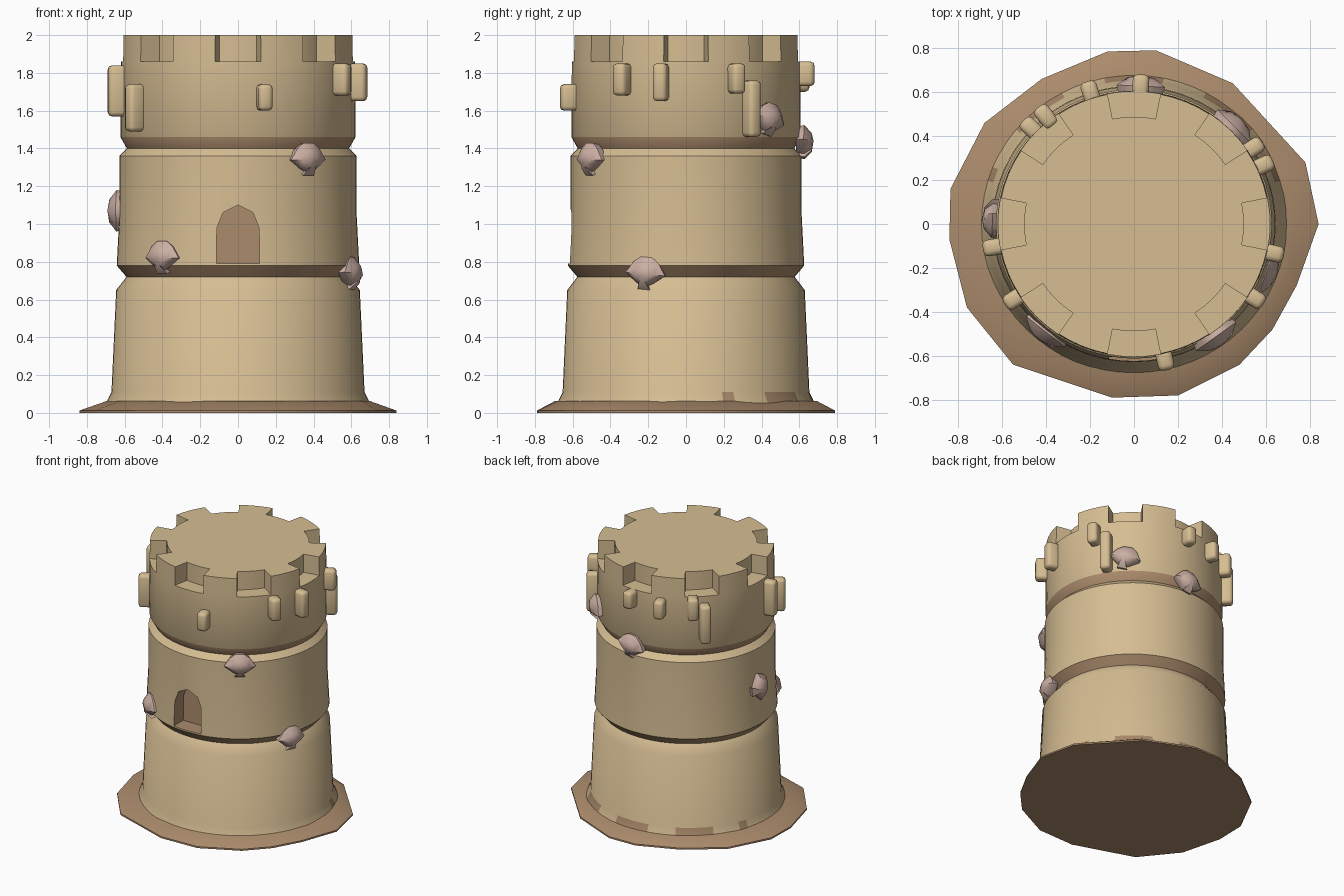
import bpy, bmesh, math
from mathutils import Matrix, Vector

cube = bpy.data.objects.get("Cube")
if cube:
    bpy.data.objects.remove(cube, do_unlink=True)


def material(name, rgb):
    m = bpy.data.materials.new(name)
    m.use_nodes = True
    m.diffuse_color = (*rgb, 1)
    bsdf = next(n for n in m.node_tree.nodes if n.type == 'BSDF_PRINCIPLED')
    bsdf.inputs["Base Color"].default_value = (*rgb, 1)
    bsdf.inputs["Roughness"].default_value = 0.9
    return m


DRY = material("dry sand", (0.67, 0.51, 0.29))
WET = material("wet sand", (0.41, 0.26, 0.15))
SHELL = material("shell pink", (0.60, 0.43, 0.37))


def finish(name, bm, mats, angle=40):
    bmesh.ops.recalc_face_normals(bm, faces=bm.faces)
    me = bpy.data.meshes.new(name)
    bm.to_mesh(me)
    bm.free()
    for m in mats:
        me.materials.append(m)
    smooth(me, angle)
    ob = bpy.data.objects.new(name, me)
    bpy.context.collection.objects.link(ob)
    return ob


def smooth(me, angle):
    for p in me.polygons:
        p.use_smooth = True
    me.set_sharp_from_angle(angle=math.radians(angle))


def bridge(bm, a, b):
    n = len(a)
    return [bm.faces.new((a[i], a[(i + 1) % n], b[(i + 1) % n], b[i])) for i in range(n)]


# Tower: turned drums with eight notches cut into the rim
SEGS, DEPTH = 64, 0.975


def ring(bm, r, z):
    return [bm.verts.new((r * math.cos(2 * math.pi * i / SEGS),
                          r * DEPTH * math.sin(2 * math.pi * i / SEGS), z))
            for i in range(SEGS)]


PROFILE = [(0.71, 0.02), (0.70, 0.05), (0.67, 0.11), (0.645, 0.65), (0.59, 0.72),
           (0.642, 0.78), (0.628, 1.05), (0.628, 1.36), (0.588, 1.40),
           (0.622, 1.46), (0.62, 1.86)]
bm = bmesh.new()
rings = [ring(bm, r, z) for r, z in PROFILE]
bm.faces.new(rings[0])
for lower, upper in zip(rings, rings[1:]):
    bridge(bm, lower, upper)
outer_low, outer_top = rings[-1], ring(bm, 0.617, 2.0)
inner_top, inner_low = ring(bm, 0.50, 2.0), ring(bm, 0.50, 1.86)
centre = bm.verts.new((0, 0, 2.0))


def notched(i):
    return (i + 2) % 8 < 4


for i in range(SEGS):
    j = (i + 1) % SEGS
    if notched(i):
        strips = [(outer_low, inner_low), (inner_low, inner_top)]
    else:
        strips = [(outer_low, outer_top), (outer_top, inner_top)]
    for a, b in strips:
        bm.faces.new((a[i], a[j], b[j], b[i]))
    bm.faces.new((inner_top[i], inner_top[j], centre))
    if notched(i) != notched(i - 1):
        bm.faces.new((outer_low[i], outer_top[i], inner_top[i], inner_low[i]))
bmesh.ops.delete(bm, geom=[v for v in bm.verts if not v.link_faces], context='VERTS')
tower = finish("tower", bm, [DRY, WET])

# Doorway: arched cutter taken out of the middle drum
bm = bmesh.new()
arch = [(-0.115, 0.79), (0.115, 0.79), (0.112, 0.98), (0.08, 1.06),
        (0.0, 1.10), (-0.08, 1.06), (-0.112, 0.98)]
bridge(bm, *[[bm.verts.new((x, y, z)) for x, z in arch] for y in (-0.8, -0.5)])
bmesh.ops.holes_fill(bm, edges=bm.edges)
cutter = finish("doorway_cutter", bm, [DRY])
cutter.hide_render = True
cut = tower.modifiers.new("doorway", 'BOOLEAN')
cut.operation, cut.solver, cut.object = 'DIFFERENCE', 'EXACT', cutter
bpy.context.view_layer.update()
carved = bpy.data.meshes.new_from_object(
    tower.evaluated_get(bpy.context.evaluated_depsgraph_get()))
tower.modifiers.clear()
tower.data = carved
bpy.data.objects.remove(cutter, do_unlink=True)
smooth(carved, 40)

# Damp sand: groove undersides, doorway and ragged patches near the ground
for p in carved.polygons:
    x, y, z = p.center
    groove = 0.72 < z < 0.78 or 1.40 < z < 1.46
    door = abs(x) < 0.125 and 0.78 < z < 1.11 and -0.6 < y < 0
    ragged = z < 0.1 and y > 0.2 and math.sin(9 * math.atan2(y, x)) > 0
    p.material_index = int(groove or door or ragged)

# Spread of damp sand around the foot
OUTLINE = [(0.84, 0), (0.78, 0.28), (0.45, 0.64), (0.1, 0.79), (-0.12, 0.785),
           (-0.42, 0.66), (-0.68, 0.46), (-0.835, 0.16), (-0.84, -0.07),
           (-0.76, -0.38), (-0.55, -0.64), (-0.1, -0.79), (0.2, -0.78),
           (0.48, -0.64), (0.63, -0.48), (0.74, -0.28)]
bm = bmesh.new()
bottom = [bm.verts.new((x, y, 0)) for x, y in OUTLINE]
rim = [bm.verts.new((x, y, 0.012)) for x, y in OUTLINE]
top = [bm.verts.new((*(Vector(p).normalized() * 0.70), 0.062)) for p in OUTLINE]
bridge(bm, bottom, rim)
bridge(bm, rim, top)
bm.faces.new(bottom)
bm.faces.new(top)
finish("foot_spread", bm, [WET])


def on_wall(x, y, z, r, roll=0):
    a = math.atan2(y, x)
    return (Matrix.Translation((r * math.cos(a), r * DEPTH * math.sin(a), z))
            @ Matrix.Rotation(a + math.pi / 2, 4, 'Z')
            @ Matrix.Rotation(math.radians(roll), 4, 'Y'))


# Drips: rounded lumps hanging on the top drum (x, y, low, high)
DRIPS = [(-0.65, -0.11, 1.57, 1.84), (-0.56, -0.36, 1.49, 1.74), (0.14, -0.63, 1.60, 1.74),
         (0.57, -0.36, 1.68, 1.85), (0.65, -0.14, 1.65, 1.85), (0.60, 0.28, 1.69, 1.85),
         (0.55, 0.36, 1.46, 1.76), (0.03, 0.63, 1.73, 1.86), (-0.20, 0.62, 1.70, 1.84),
         (-0.40, 0.50, 1.70, 1.87), (-0.46, 0.44, 1.52, 1.81)]
for n, (x, y, low, high) in enumerate(DRIPS):
    bm = bmesh.new()
    bmesh.ops.create_cube(bm, size=1)
    bmesh.ops.scale(bm, vec=(0.075, 0.11, high - low), verts=bm.verts)
    bmesh.ops.bevel(bm, geom=bm.edges[:], offset=0.022, segments=2, profile=0.5,
                    affect='EDGES')
    drip = finish(f"sand_drip_{n + 1}", bm, [DRY], 60)
    drip.matrix_world = on_wall(x, y, (low + high) / 2, 0.642)

# Shells: domed fans with a small hinge (x, y, z, roll)
HALF = [(0.03, 0.09), (0.07, 0.062), (0.112, 0.0), (0.045, -0.05),
        (0.018, -0.062), (0.035, -0.082)]
FAN = HALF + [(-x, z) for x, z in reversed(HALF)]
SHELLS = [(0.37, -0.52, 1.34, 0), (-0.40, -0.50, 0.82, 0), (0.60, -0.22, 0.735, 5),
          (0.45, 0.45, 1.55, 15), (0.03, 0.63, 1.43, 10), (-0.65, 0.03, 1.07, 80)]
for n, (x, y, z, roll) in enumerate(SHELLS):
    bm = bmesh.new()
    layers = [[bm.verts.new((u * s, -out, v * s)) for u, v in FAN]
              for s, out in ((0.9, -0.03), (1, 0.012), (0.55, 0.05))]
    bridge(bm, layers[0], layers[1])
    bridge(bm, layers[1], layers[2])
    bm.faces.new(layers[0])
    tip = bm.verts.new((0, -0.06, 0.01))
    for a, b in zip(layers[2], layers[2][1:] + layers[2][:1]):
        bm.faces.new((a, b, tip))
    shell = finish(f"shell_{n + 1}", bm, [SHELL], 50)
    shell.matrix_world = on_wall(x, y, z, 0.632, roll)
